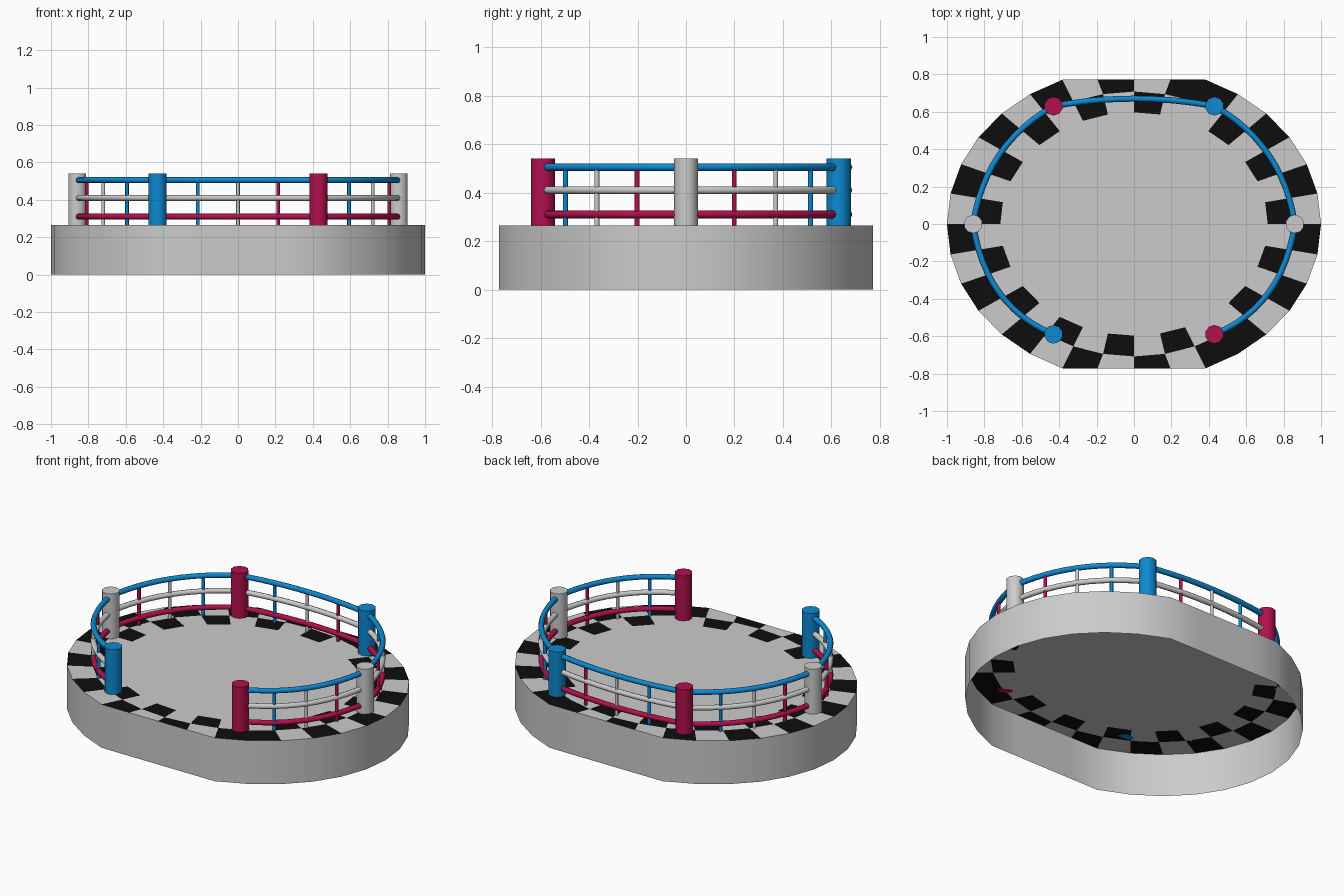
import bpy, bmesh, math
from mathutils import Vector

if "Cube" in bpy.data.objects:
    bpy.data.objects.remove(bpy.data.objects["Cube"])


def material(name, rgb):
    m = bpy.data.materials.new(name)
    m.diffuse_color = (*rgb, 1)
    m.use_nodes = True
    m.node_tree.nodes["Principled BSDF"].inputs["Base Color"].default_value = m.diffuse_color
    return m


GREY = material("light_grey", (0.6, 0.6, 0.6))
BLACK = material("black", (0.004, 0.004, 0.004))
RED = material("crimson", (0.45, 0.005, 0.075))
BLUE = material("blue", (0.004, 0.25, 0.64))

DECK = 0.265
TOP = 0.54


def finish(me, name, mats, angle=40):
    for m in mats:
        me.materials.append(m)
    me.shade_smooth()
    me.set_sharp_from_angle(angle=math.radians(angle))
    ob = bpy.data.objects.new(name, me)
    bpy.context.scene.collection.objects.link(ob)
    return ob


def cylinder(name, x, y, z0, z1, r, sides, mat):
    bm = bmesh.new()
    bmesh.ops.create_cone(bm, cap_ends=True, segments=sides, radius1=r, radius2=r, depth=z1 - z0)
    bmesh.ops.translate(bm, verts=bm.verts, vec=(x, y, (z0 + z1) / 2))
    me = bpy.data.meshes.new(name)
    bm.to_mesh(me)
    bm.free()
    return finish(me, name, [mat], 50)


def tube(name, pts, r, mat):
    cu = bpy.data.curves.new(name + "_path", 'CURVE')
    cu.dimensions = '3D'
    cu.bevel_depth = r
    cu.bevel_resolution = 2
    cu.use_fill_caps = True
    sp = cu.splines.new('POLY')
    sp.points.add(len(pts) - 1)
    for p, q in zip(sp.points, pts):
        p.co = (*q, 1)
    tmp = bpy.data.objects.new(name + "_path", cu)
    bpy.context.scene.collection.objects.link(tmp)
    bpy.context.view_layer.update()
    dg = bpy.context.evaluated_depsgraph_get()
    me = bpy.data.meshes.new_from_object(tmp.evaluated_get(dg))
    bpy.data.objects.remove(tmp)
    me.materials.clear()
    finish(me, name, [mat], 50)


# platform: open-bottomed oval shell with flattened front and back
N = 32
YMAX = 0.772


def ring(bm, scale, z):
    out = []
    for i in range(N):
        t = 2 * math.pi * i / N
        y = max(-YMAX, min(YMAX, 0.835 * scale * math.sin(t)))
        out.append(bm.verts.new((scale * math.cos(t), y, z)))
    return out


def is_black(i, inner):
    # the right-hand side mirrors the left-hand checks
    j = N // 2 - 1 - i if (i < 6 or i >= 27) else i
    return (j % 2 == 0) != inner


bm = bmesh.new()
base, edge = ring(bm, 1.0, 0), ring(bm, 1.0, DECK)
mid, core = ring(bm, 0.848, DECK), ring(bm, 0.715, DECK)
for i in range(N):
    j = (i + 1) % N
    bm.faces.new((base[i], base[j], edge[j], edge[i]))
    f = bm.faces.new((edge[i], edge[j], mid[j], mid[i]))
    f.material_index = int(is_black(i, False))
    f = bm.faces.new((mid[i], mid[j], core[j], core[i]))
    f.material_index = int(is_black(i, True))
bm.faces.new(core)
me = bpy.data.meshes.new("platform")
bm.to_mesh(me)
bm.free()
finish(me, "platform", [GREY, BLACK])

# posts
posts = {
    "back_left": (-0.43, 0.63, RED), "back_right": (0.43, 0.63, BLUE),
    "left": (-0.86, 0.0, GREY), "right": (0.86, 0.0, GREY),
    "front_left": (-0.43, -0.59, BLUE), "front_right": (0.43, -0.59, RED),
}
for n, (x, y, m) in posts.items():
    cylinder(n + "_post", x, y, DECK, TOP, 0.05, 10, m)

# rail spans: start post, end post, bend control point
spans = [
    ("back", "back_left", "back_right", (0, 0.71)),
    ("back_right", "back_right", "right", (0.795, 0.425)),
    ("back_left", "back_left", "left", (-0.795, 0.425)),
    ("front_right", "front_right", "right", (0.795, -0.44)),
    ("front_left", "front_left", "left", (-0.795, -0.44)),
]
for n, a, b, c in spans:
    A, B, C = Vector(posts[a][:2]), Vector(posts[b][:2]), Vector(c)

    def at(t):
        return A * (1 - t) ** 2 + C * 2 * t * (1 - t) + B * t * t

    # three horizontal rails
    for label, z, m in (("top", 0.505, BLUE), ("middle", 0.41, GREY), ("bottom", 0.31, RED)):
        pts = [(*at(k / 12), z) for k in range(13)]
        tube(f"{n}_{label}_rail", pts, 0.016, m)
    # three thin uprights
    for t, m in ((0.25, BLUE), (0.5, GREY), (0.75, RED)):
        p = at(t)
        cylinder(f"{n}_upright_{int(t * 4)}", p.x, p.y, DECK, 0.505, 0.01, 8, m)
